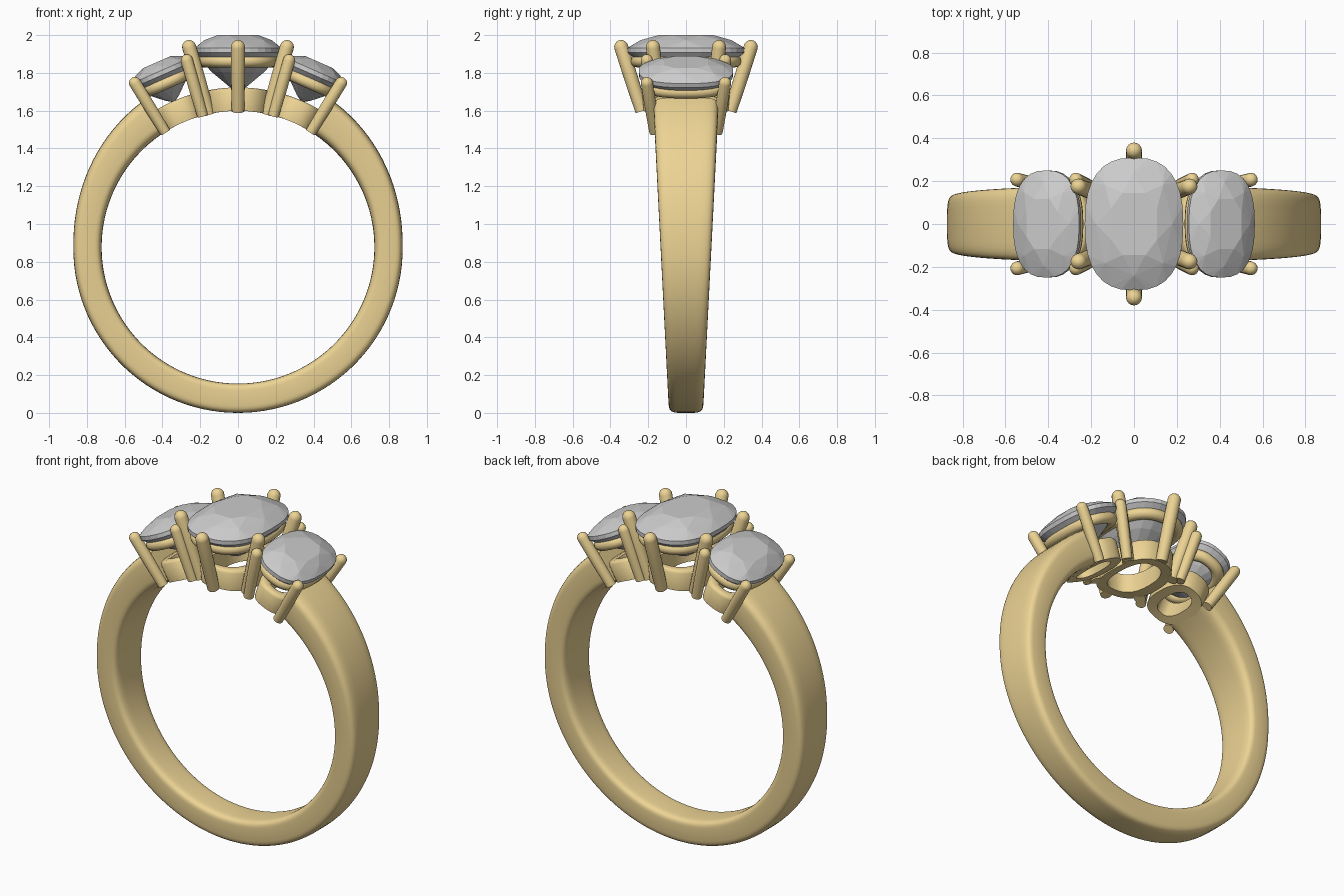
import bpy, bmesh
from math import sin, cos, pi, radians, sqrt, copysign
from mathutils import Vector, Matrix

if "Cube" in bpy.data.objects:
    bpy.data.objects.remove(bpy.data.objects["Cube"])

CZ, RI = 0.877, 0.722          # finger hole centre height and radius
gold = bpy.data.materials.new("gold")
gold.diffuse_color = (0.85, 0.66, 0.30, 1)
gold.use_nodes = True
gold.node_tree.nodes["Principled BSDF"].inputs["Base Color"].default_value = gold.diffuse_color


def finish(name, bm, mat=None, smooth=True):
    bmesh.ops.recalc_face_normals(bm, faces=bm.faces)
    me = bpy.data.meshes.new(name)
    bm.to_mesh(me)
    bm.free()
    ob = bpy.data.objects.new(name, me)
    bpy.context.collection.objects.link(ob)
    if mat:
        me.materials.append(mat)
    if smooth:
        bpy.ops.object.select_all(action='DESELECT')
        ob.select_set(True)
        bpy.context.view_layer.objects.active = ob
        bpy.ops.object.shade_smooth_by_angle(angle=radians(40))
    return ob


def loft(name, rings, cyclic=False):
    """Skin a list of equal, closed point rings."""
    bm = bmesh.new()
    vs = [[bm.verts.new(p) for p in r] for r in rings]
    n, m = len(vs), len(vs[0])
    for i in range(n if cyclic else n - 1):
        a, b = vs[i], vs[(i + 1) % n]
        for j in range(m):
            k = (j + 1) % m
            bm.faces.new((a[j], a[k], b[k], b[j]))
    if not cyclic:
        bm.faces.new(vs[0])
        bm.faces.new(vs[-1])
    return finish(name, bm, gold)


def oval(a, b, t, n=2.5):
    """Point on a cushion-shaped outline."""
    f = lambda v: copysign(abs(v) ** (2 / n), v)
    return a * f(cos(t)), b * f(sin(t))


def ts(n, off=0.0):
    return [2 * pi * (i + off) / n for i in range(n)]


# Band: open at the top, widening and thickening upwards
rings = []
for i in range(97):
    ang = radians(31 + (360 - 62) * i / 96)        # measured from the top
    up = max(0, cos(ang))
    ro = 0.872 + 0.068 * up ** 1.6 + 0.005 * max(0, -cos(ang))
    mid, half = (ro + RI) / 2, (ro - RI) / 2
    ring = []
    for t in ts(36):
        u, v = oval(1, 1, t, 5)
        r = mid + half * u
        z = CZ + r * cos(ang)
        ring.append((r * sin(ang), v * (0.09 + 0.051 * z), z))
    rings.append(ring)
loft("band", rings)


def gem(name, M, a, b, g, crown, depth):
    """Faceted cushion stone from the hull of its facet rings."""
    bm = bmesh.new()
    for s, z, n, off in ((0.50, crown, 8, 0.5), (0.78, crown * 0.66, 8, 0),
                         (1, 0.012, 32, 0), (1, -0.012, 32, 0),
                         (0.62, -depth * 0.52, 16, 0.5), (0.22, -depth * 0.86, 8, 0)):
        for t in ts(n, off):
            x, y = oval(a * s, b * s, t)
            bm.verts.new(M @ Vector((x, y, g + z)))
    bm.verts.new(M @ Vector((0, 0, g - depth)))
    bmesh.ops.convex_hull(bm, input=bm.verts)
    bmesh.ops.dissolve_limit(bm, angle_limit=radians(1), verts=bm.verts, edges=bm.edges)
    finish(name, bm, None, False)


def prong(name, M, p0, p1, r):
    """Round claw with a domed tip."""
    p0, p1 = M @ Vector(p0), M @ Vector(p1)
    d = (p1 - p0).normalized()
    q = d.to_track_quat('Z', 'Y')
    steps = [(p0, r * 0.9), (p0.lerp(p1, 0.5), r)]
    steps += [(p1 + d * r * sin(e), r * cos(e)) for e in (0, 0.35, 0.7, 1.05, 1.3, 1.5)]
    loft(name, [[c + q @ Vector((w * cos(t), w * sin(t), 0)) for t in ts(16)]
                for c, w in steps])


def head(name, deg, a, b, g, crown, depth, collar, claws, r):
    """One setting; local z is the distance from the finger hole axis."""
    M = Matrix.Translation((0, 0, CZ)) @ Matrix.Rotation(radians(deg), 4, 'Y')
    gem(name + "_stone", M, a, b, g, crown, depth)
    # upper seat under the girdle
    rings = []
    for t in ts(64):
        ring = []
        for u in ts(12):
            x, y = oval(a - 0.045 + 0.033 * cos(u), b - 0.05 + 0.033 * cos(u), t)
            ring.append(M @ Vector((x, y, g - 0.058 + 0.033 * sin(u))))
        rings.append(ring)
    loft(name + "_seat", rings, True)
    # lower collar, curved to the finger hole
    ca, cb = collar
    section = ((0, RI), (0.008, 0.83), (0, 0.842), (-0.012, 0.846),
               (-0.035, 0.846), (-0.048, 0.838), (-0.055, RI))
    rings = []
    for t in ts(64):
        ring = []
        for o, rad in section:
            x, y = oval(ca + o, cb + o, t)
            ring.append(M @ Vector((x, y, sqrt(rad * rad - x * x))))
        rings.append(ring)
    loft(name + "_collar", rings, True)
    # claws
    for i, (x0, y0, x1, y1, z1) in enumerate(claws):
        z0 = sqrt(RI * RI - x0 * x0) - 0.002
        prong(f"{name}_claw_{i + 1}", M, (x0, y0, z0), (x1, y1, z1), r)


S = (-1, 1)
centre_claws = [(sx * 0.155, sy * 0.135, sx * 0.259, sy * 0.175, 1.06) for sx in S for sy in S]
centre_claws += [(0, sy * 0.235, 0, sy * 0.343, 1.06) for sy in S]
side_claws = [(sx * 0.108, sy * 0.165, sx * 0.15, sy * 0.207, 1.015) for sx in S for sy in S]

head("centre", 0, 0.23, 0.31, 1.043, 0.08, 0.22, (0.165, 0.225), centre_claws, 0.037)
for label, sgn in (("left", -1), ("right", 1)):
    head(label, sgn * 23.7, 0.168, 0.25, 1.008, 0.062, 0.17, (0.118, 0.175), side_claws, 0.032)
